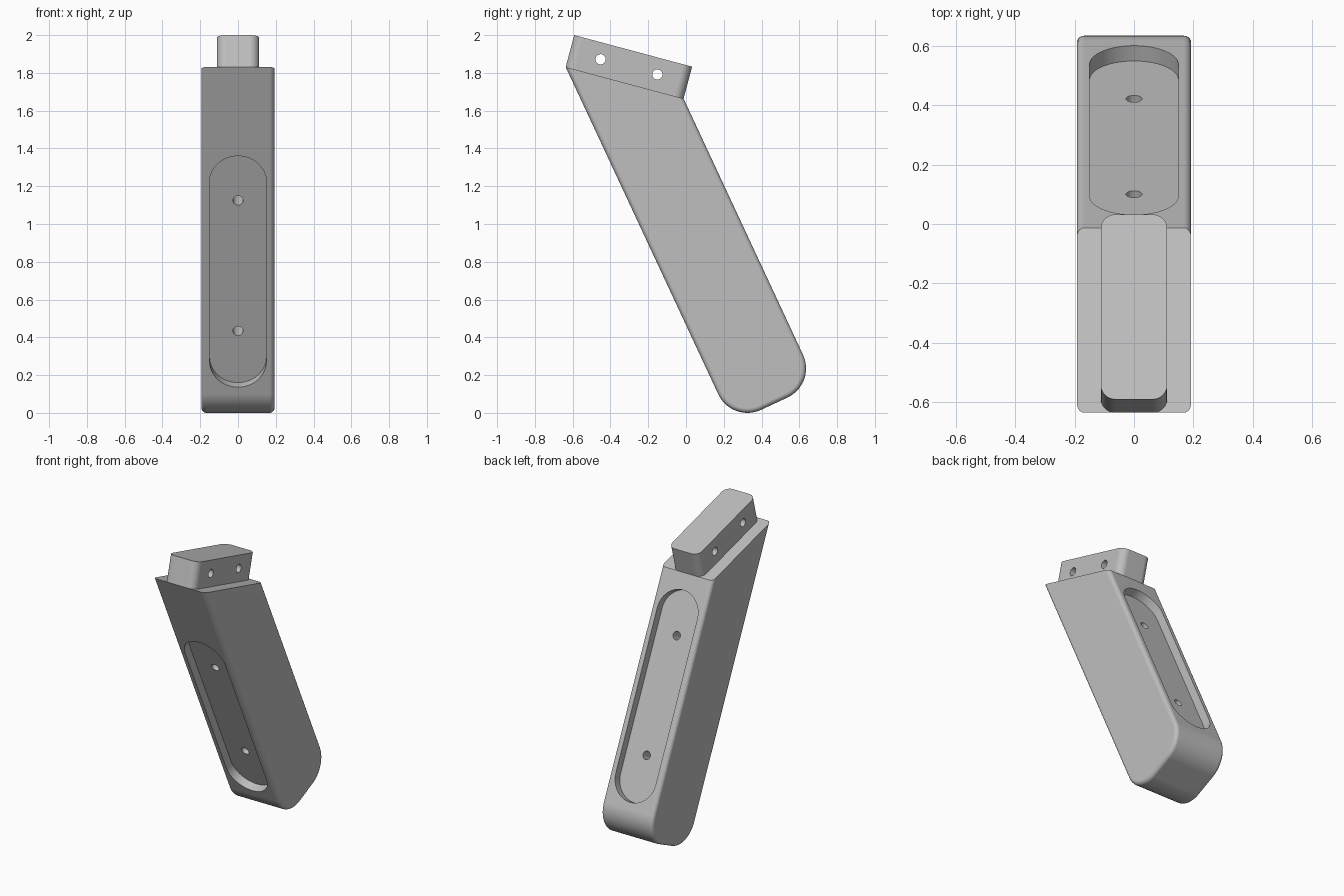
import bpy
import bmesh
from math import radians, tan
from mathutils import Matrix, Vector

cube = bpy.data.objects.get("Cube")
if cube:
    bpy.data.objects.remove(cube, do_unlink=True)

# Main dimensions
HALF_WIDTH = 0.193
DEPTH = 0.495
LENGTH = 2.082
TOP_FRONT = Matrix.Translation((0, -0.637, 1.831))
BODY_FRAME = TOP_FRONT @ Matrix.Rotation(radians(25), 4, 'X')
TANG_FRAME = TOP_FRONT @ Matrix.Rotation(radians(-15), 4, 'X')
TANG_LENGTH = DEPTH / Matrix.Rotation(radians(40), 3, 'X')[1][1]
TANG_HEIGHT = 0.175
HOLE_RADIUS = 0.027

grey = bpy.data.materials.new("grey")
grey.use_nodes = True
colour = (0.52, 0.52, 0.52, 1)
grey.diffuse_color = colour
grey.node_tree.nodes["Principled BSDF"].inputs["Base Color"].default_value = colour


def rounded_outline(corners, steps=14):
    """Outline from (a, b, radius) corners, with arcs at the rounded ones."""
    points = []
    for i, (a, b, r) in enumerate(corners):
        here = Vector((a, b))
        if r == 0:
            points.append(here)
            continue
        to_prev = (Vector(corners[i - 1][:2]) - here).normalized()
        to_next = (Vector(corners[(i + 1) % len(corners)][:2]) - here).normalized()
        centre = here + (to_prev + to_next) * r
        for k in range(steps + 1):
            turn = Matrix.Rotation(radians(90) * k / steps, 2)
            if to_prev.cross(to_next) > 0:
                turn.transpose()
            points.append(centre - turn @ to_next * r)
    return points


def rounded_box(a0, a1, b0, b1, r):
    return rounded_outline([(a0, b0, r), (a1, b0, r), (a1, b1, r), (a0, b1, r)])


def prism(name, outline, axis, start, end, frame):
    """Extrude an outline along a local axis of the given frame."""
    def place(p, depth):
        co = list(p)
        co.insert("xyz".index(axis), depth)
        return co
    bm = bmesh.new()
    face = bm.faces.new([bm.verts.new(place(p, start)) for p in outline])
    shift = Vector(place((0, 0), end - start))
    new = bmesh.ops.extrude_face_region(bm, geom=[face], use_keep_orig=True)["geom"]
    bmesh.ops.translate(bm, vec=shift,
                        verts=[v for v in new if isinstance(v, bmesh.types.BMVert)])
    bmesh.ops.remove_doubles(bm, verts=bm.verts[:], dist=1e-5)
    bmesh.ops.recalc_face_normals(bm, faces=bm.faces[:])
    mesh = bpy.data.meshes.new(name)
    bm.to_mesh(mesh)
    bm.free()
    mesh.materials.append(grey)
    obj = bpy.data.objects.new(name, mesh)
    obj.matrix_world = frame
    bpy.context.collection.objects.link(obj)
    return obj


def hole(a, b, axis, start, end, frame):
    r = HOLE_RADIUS
    return prism("hole_cutter", rounded_box(a - r, a + r, b - r, b + r, r),
                 axis, start, end, frame)


def finish(obj, cutters):
    """Cut, then shade with sharp edges kept."""
    bpy.context.view_layer.update()
    bpy.ops.object.select_all(action='DESELECT')
    bpy.context.view_layer.objects.active = obj
    obj.select_set(True)
    for cutter in cutters:
        mod = obj.modifiers.new("cut", 'BOOLEAN')
        mod.operation = 'DIFFERENCE'
        mod.solver = 'EXACT'
        mod.object = cutter
        bpy.ops.object.modifier_apply(modifier=mod.name)
        bpy.data.objects.remove(cutter, do_unlink=True)
    bpy.ops.object.shade_smooth_by_angle(angle=radians(30))
    weighted = obj.modifiers.new("weighted_normals", 'WEIGHTED_NORMAL')
    weighted.keep_sharp = True


# Body: slanted bar with a sloping top and rounded foot
profile = rounded_outline([(0, 0, 0), (0, -LENGTH, 0.17), (DEPTH, -LENGTH, 0.17),
                           (DEPTH, -DEPTH * tan(radians(40)), 0)])
body = prism("body", profile, "x", -HALF_WIDTH, HALF_WIDTH, BODY_FRAME)

# Soften the side edges, leaving the sloping top crisp
bm = bmesh.new()
bm.from_mesh(body.data)
top = min((f for f in bm.faces if abs(f.normal.x) < 0.5),
          key=lambda f: -f.normal.z)
edges = [e for e in bm.edges if top not in e.link_faces
         and any(abs(f.normal.x) > 0.9 for f in e.link_faces)]
bmesh.ops.bevel(bm, geom=edges, offset=0.025, segments=5, profile=0.5,
                affect='EDGES')
bm.to_mesh(body.data)
bm.free()

# Long recesses on front and back, with two bolt holes through the middle
recess = rounded_box(-0.15, 0.15, -1.87, -0.52, 0.15)
cutters = [prism("recess_cutter", recess, "y", start, end, BODY_FRAME)
           for start, end in ((-0.1, 0.057), (DEPTH - 0.057, DEPTH + 0.1))]
cutters += [hole(0, z, "y", -0.1, DEPTH + 0.1, BODY_FRAME) for z in (-0.806, -1.568)]
finish(body, cutters)

# Tang: narrow rounded block on the sloping top, with two cross holes
tang = prism("tang", rounded_box(-0.112, 0.112, 0, TANG_LENGTH, 0.05),
             "z", 0, TANG_HEIGHT, TANG_FRAME)
finish(tang, [hole(y, TANG_HEIGHT / 2, "x", -0.3, 0.3, TANG_FRAME)
              for y in (0.168, 0.479)])
